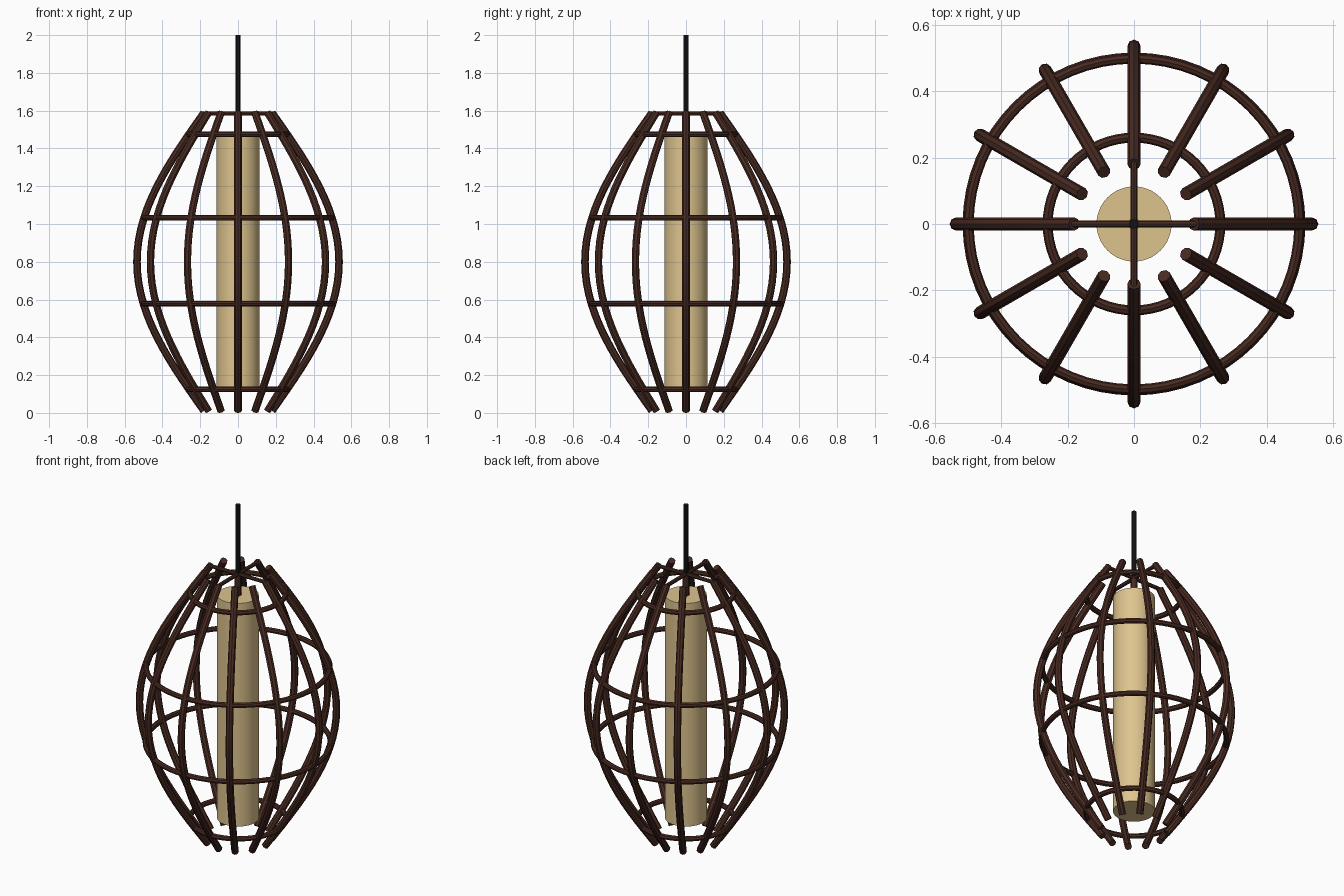
import bpy
from math import sin, cos, pi, tau

if "Cube" in bpy.data.objects:
    bpy.data.objects.remove(bpy.data.objects["Cube"])


def material(name, rgb, roughness):
    mat = bpy.data.materials.new(name)
    mat.use_nodes = True
    mat.diffuse_color = (*rgb, 1)
    bsdf = mat.node_tree.nodes["Principled BSDF"]
    bsdf.inputs["Base Color"].default_value = (*rgb, 1)
    bsdf.inputs["Roughness"].default_value = roughness
    return mat


wood = material("dark wood", (0.064, 0.023, 0.015), 0.6)
paper = material("tan shade", (0.73, 0.55, 0.27), 0.8)
black = material("black cord", (0.006, 0.006, 0.006), 0.5)

MID, HALF = 0.8, 0.789       # cage centre height and half height
NECK, BULGE = 0.18, 0.355    # end radius and extra radius at the middle


def cage_radius(z):
    return NECK + BULGE * sin(pi * (z - MID + HALF) / (2 * HALF))


def rod(name, points, radius, closed=False):
    """Eight-sided rod swept along a path, converted to a mesh."""
    curve = bpy.data.curves.new(name, "CURVE")
    curve.dimensions = "3D"
    curve.bevel_depth = radius
    curve.bevel_resolution = 2
    curve.use_fill_caps = not closed
    spline = curve.splines.new("POLY")
    spline.points.add(len(points) - 1)
    for point, co in zip(spline.points, points):
        point.co = (*co, 1)
    spline.use_cyclic_u = closed
    spline.use_smooth = False
    curve.materials.append(wood)
    obj = bpy.data.objects.new(name, curve)
    bpy.context.collection.objects.link(obj)
    bpy.ops.object.select_all(action="DESELECT")
    obj.select_set(True)
    bpy.context.view_layer.objects.active = obj
    bpy.ops.object.convert(target="MESH")
    return bpy.context.object


def cylinder(name, radius, bottom, top, sides, mat):
    bpy.ops.mesh.primitive_cylinder_add(
        vertices=sides, radius=radius, depth=top - bottom,
        location=(0, 0, (top + bottom) / 2))
    obj = bpy.context.object
    obj.name = name
    obj.data.materials.append(mat)
    bpy.ops.object.shade_smooth_by_angle()
    return obj


# Twelve bowed ribs sharing one mesh
STEPS = 28
heights = [MID - HALF + 2 * HALF * i / STEPS for i in range(STEPS + 1)]
rib = rod("rib_1", [(cage_radius(z), 0, z) for z in heights], 0.02)
for i in range(1, 12):
    copy = rib.copy()
    copy.name = f"rib_{i + 1}"
    copy.rotation_euler.z = tau * i / 12
    bpy.context.collection.objects.link(copy)

# Four hoops threaded through the ribs
for i, z in enumerate((0.125, 0.578, 1.033, 1.475)):
    r = cage_radius(z)
    circle = [(r * cos(tau * k / 64), r * sin(tau * k / 64), z) for k in range(64)]
    rod(f"hoop_{i + 1}", circle, 0.015, closed=True)

# Crossed bars that hang the cage
rod("cross_bar_x", [(-0.19, 0, 1.585), (0.19, 0, 1.585)], 0.011)
rod("cross_bar_y", [(0, -0.19, 1.585), (0, 0.19, 1.585)], 0.011)

# Inner shade, its stem and the hanging cord
cylinder("inner_shade", 0.113, 0.13, 1.462, 48, paper)
cylinder("shade_stem", 0.018, 1.46, 1.59, 12, wood)
cylinder("hanging_cord", 0.014, 1.58, 2.0, 12, black)
